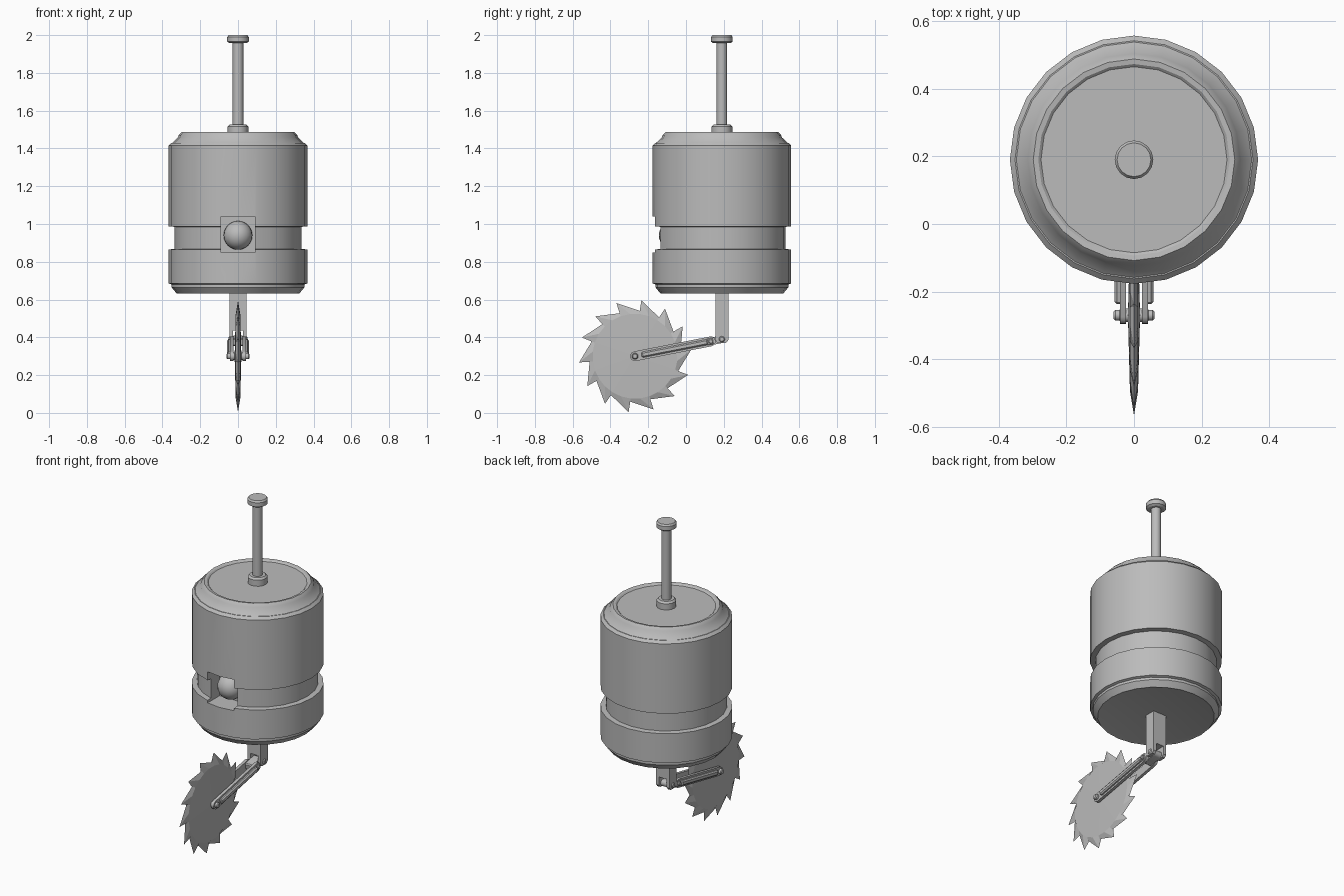
import bpy, bmesh, math
from mathutils import Matrix, Vector

cube = bpy.data.objects.get("Cube")
if cube:
    bpy.data.objects.remove(cube, do_unlink=True)

steel = bpy.data.materials.new("grey steel")
steel.use_nodes = True
GREY = (0.5, 0.5, 0.5, 1)
steel.diffuse_color = GREY
steel.node_tree.nodes["Principled BSDF"].inputs["Base Color"].default_value = GREY

BODY_Y = 0.19
PIVOT = Vector((0, BODY_Y, 0.39))
HUB = Vector((0, -0.27, 0.30))


def activate(ob):
    bpy.ops.object.select_all(action='DESELECT')
    ob.select_set(True)
    bpy.context.view_layer.objects.active = ob


def finish(name, bm, smooth=True):
    bmesh.ops.recalc_face_normals(bm, faces=bm.faces)
    me = bpy.data.meshes.new(name)
    bm.to_mesh(me)
    bm.free()
    me.materials.append(steel)
    ob = bpy.data.objects.new(name, me)
    bpy.context.collection.objects.link(ob)
    if smooth:
        activate(ob)
        bpy.ops.object.shade_smooth_by_angle(angle=math.radians(32))
    return ob


def lathe(name, profile, sides, matrix):
    """Closed solid from (radius, height) pairs turned about local z."""
    bm = bmesh.new()
    rings = []
    for r, z in profile:
        rings.append([bm.verts.new((r * math.cos(a), r * math.sin(a), z))
                      for a in (math.tau * i / sides for i in range(sides))])
    for a, b in zip(rings, rings[1:]):
        for i in range(sides):
            j = (i + 1) % sides
            bm.faces.new((a[i], a[j], b[j], b[i]))
    bm.faces.new(rings[0][::-1])
    bm.faces.new(rings[-1])
    bm.transform(matrix)
    return finish(name, bm)


def box(name, size, matrix, bevel=0.0):
    bm = bmesh.new()
    bmesh.ops.create_cube(bm, size=1, matrix=Matrix.Diagonal((*size, 1)))
    if bevel:
        bmesh.ops.bevel(bm, geom=bm.edges[:], offset=bevel, segments=1, affect='EDGES')
    bm.transform(matrix)
    return finish(name, bm, False)


def pin(name, radius, half, centre, sides=12):
    """Bolt lying across the model along x."""
    m = Matrix.Translation(centre) @ Matrix.Rotation(math.pi / 2, 4, 'Y')
    b = radius * 0.3
    return lathe(name, [(radius - b, -half), (radius, b - half),
                        (radius, half - b), (radius - b, half)], sides, m)


def slab(name, points, x0, x1):
    """Prism across x from a (y, z) outline."""
    bm = bmesh.new()
    a = [bm.verts.new((x0, y, z)) for y, z in points]
    b = [bm.verts.new((x1, y, z)) for y, z in points]
    bm.faces.new(a)
    bm.faces.new(b[::-1])
    for i in range(len(a)):
        j = (i + 1) % len(a)
        bm.faces.new((a[i], b[i], b[j], a[j]))
    return finish(name, bm)


def capsule(p, q, r, n=6):
    """Rounded bar outline in the y-z plane."""
    t = math.atan2(q.z - p.z, q.y - p.y)
    pts = []
    for c, start in ((q, t - math.pi / 2), (p, t + math.pi / 2)):
        for i in range(n + 1):
            a = start + math.pi * i / n
            pts.append((c.y + r * math.cos(a), c.z + r * math.sin(a)))
    return pts


axis = Matrix.Translation((0, BODY_Y, 0))

# Drum body with a waist groove, stepped shoulders and a shallow dished lid
body = lathe("drum_body", [
    (0.315, 0.635), (0.325, 0.632), (0.352, 0.665), (0.352, 0.68), (0.367, 0.685),
    (0.367, 0.865), (0.337, 0.868), (0.337, 0.985), (0.367, 0.988),
    (0.367, 1.415), (0.352, 1.43), (0.348, 1.43), (0.318, 1.458), (0.314, 1.47),
    (0.298, 1.487), (0.283, 1.485), (0.275, 1.478), (0.05, 1.478)], 24, axis)

# Square window cut through the front of the drum
cutter = box("window_cutter", (0.18, 0.2, 0.19), Matrix.Translation((0, -0.15, 0.945)))
cutter.hide_render = True
cut = body.modifiers.new("window", 'BOOLEAN')
cut.object = cutter
cut.solver = 'EXACT'
activate(body)
bpy.ops.object.modifier_apply(modifier=cut.name)
bpy.data.objects.remove(cutter, do_unlink=True)
activate(body)
bpy.ops.object.shade_smooth_by_angle(angle=math.radians(32))

# Round sensor eye
bm = bmesh.new()
bmesh.ops.create_uvsphere(bm, u_segments=20, v_segments=12, radius=0.076,
                          matrix=Matrix.Translation((0, -0.068, 0.94)))
finish("sensor_eye", bm)

# Antenna on the lid
lathe("antenna_collar", [(0.055, 1.47), (0.055, 1.515), (0.045, 1.526)], 16, axis)
lathe("antenna_rod", [(0.028, 1.5), (0.028, 1.97)], 16, axis)
lathe("antenna_cap", [(0.045, 1.957), (0.057, 1.965), (0.057, 1.99), (0.05, 2.0)], 16, axis)

# Hanging post with a forked foot
box("post", (0.09, 0.068, 0.21), Matrix.Translation((0, BODY_Y, 0.54)))
foot = [(0.156, 0.44), (0.156, 0.385), (0.168, 0.37), (0.212, 0.37), (0.224, 0.385), (0.224, 0.44)]
for side, s in (("left", 1), ("right", -1)):
    slab("post_fork_" + side, foot, s * 0.026, s * 0.045)
pin("pivot_pin", 0.016, 0.05, PIVOT)

# Arm: central knuckle, yoke bridge, two side bars with raised rails
slope = (HUB - PIVOT).normalized()
shoulder = PIVOT + slope * 0.06
slab("arm_knuckle", capsule(shoulder, PIVOT, 0.02), -0.025, 0.025)
tilt = Matrix.Rotation(math.atan2(-slope.z, -slope.y), 4, 'X')
box("arm_bridge", (0.09, 0.04, 0.04), Matrix.Translation(PIVOT + slope * 0.065) @ tilt, 0.006)
rail_a, rail_b = HUB + slope * -0.035, PIVOT + slope * 0.075
for side, s in (("left", 1), ("right", -1)):
    slab("arm_bar_" + side, capsule(HUB, shoulder, 0.026), s * 0.024, s * 0.042)
    m = Matrix.Translation((rail_a + rail_b) / 2 + Vector((s * 0.046, 0, 0))) @ tilt
    box("arm_rail_" + side, (0.022, (rail_a - rail_b).length, 0.03), m, 0.007)
    pin("hub_bolt_" + side, 0.016, 0.012, HUB + Vector((s * 0.048, 0, 0)))
    pin("shoulder_bolt_" + side, 0.013, 0.01, shoulder + Vector((s * 0.044, 0, 0)))
pin("hub_axle", 0.02, 0.045, HUB)

# Toothed saw blade, thick at the hub and sharp at the rim
TEETH = 14
bm = bmesh.new()
rim, left, right = [], [], []
for i in range(TEETH):
    for part, r in ((0.0, 0.242), (0.98, 0.298)):
        a = math.tau * (i + part) / TEETH + 0.12
        c, s = math.cos(a), math.sin(a)
        rim.append(bm.verts.new((0, r * c, r * s)))
        a = math.tau * (i + part / 2) / TEETH + 0.12
        c, s = math.cos(a), math.sin(a)
        left.append(bm.verts.new((0.012, 0.225 * c, 0.225 * s)))
        right.append(bm.verts.new((-0.012, 0.225 * c, 0.225 * s)))
for ring, x in ((left, 0.018), (right, -0.018)):
    hub = bm.verts.new((x, 0, 0))
    for i in range(len(ring)):
        j = (i + 1) % len(ring)
        bm.faces.new((rim[i], rim[j], ring[j], ring[i]))
        bm.faces.new((ring[i], ring[j], hub))
bm.transform(Matrix.Translation(HUB))
finish("saw_blade", bm, False)
